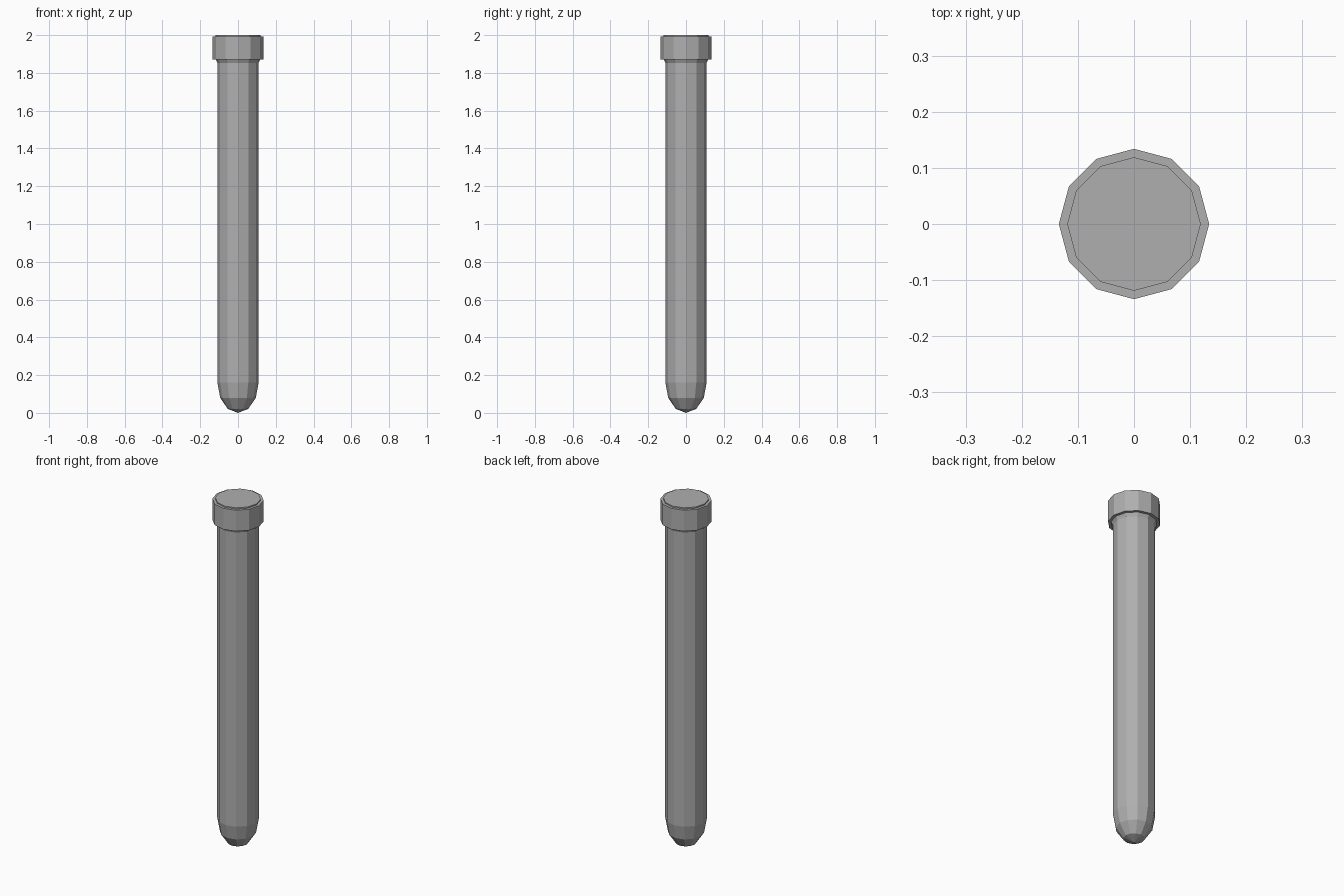
import bpy, bmesh, math

if "Cube" in bpy.data.objects:
    bpy.data.objects.remove(bpy.data.objects["Cube"])

SIDES = 12

grey = bpy.data.materials.new("dark_grey")
grey.diffuse_color = (0.43, 0.43, 0.43, 1)
grey.use_nodes = True
grey.node_tree.nodes["Principled BSDF"].inputs["Base Color"].default_value = grey.diffuse_color


def lathe(name, profile):
    """Revolve (radius, z) points about z; radius 0 becomes a pole."""
    bm = bmesh.new()
    verts = [bm.verts.new((r, 0, z)) for r, z in profile]
    edges = [bm.edges.new(pair) for pair in zip(verts, verts[1:])]
    bmesh.ops.spin(bm, geom=verts + edges, cent=(0, 0, 0), axis=(0, 0, 1),
                   angle=2 * math.pi, steps=SIDES, use_duplicate=False)
    bmesh.ops.remove_doubles(bm, verts=bm.verts, dist=1e-4)
    bmesh.ops.recalc_face_normals(bm, faces=bm.faces)
    mesh = bpy.data.meshes.new(name)
    bm.to_mesh(mesh)
    bm.free()
    mesh.materials.append(grey)
    obj = bpy.data.objects.new(name, mesh)
    bpy.context.collection.objects.link(obj)
    return obj


# Tube: stretched half-sphere bottom and a straight wall up into the cap
R, H = 0.109, 0.16
dome = [(R * math.sin(a), H - H * math.cos(a))
        for a in (math.radians(30 * i) for i in range(4))]
lathe("tube", dome + [(R, 1.88)])

# Cap: low raised disc on top, straight side, small tapered collar underneath
lathe("cap", [(0, 2.0), (0.119, 2.0), (0.119, 1.993), (0.134, 1.993),
              (0.134, 1.872), (0.118, 1.872), (0.109, 1.853)])
